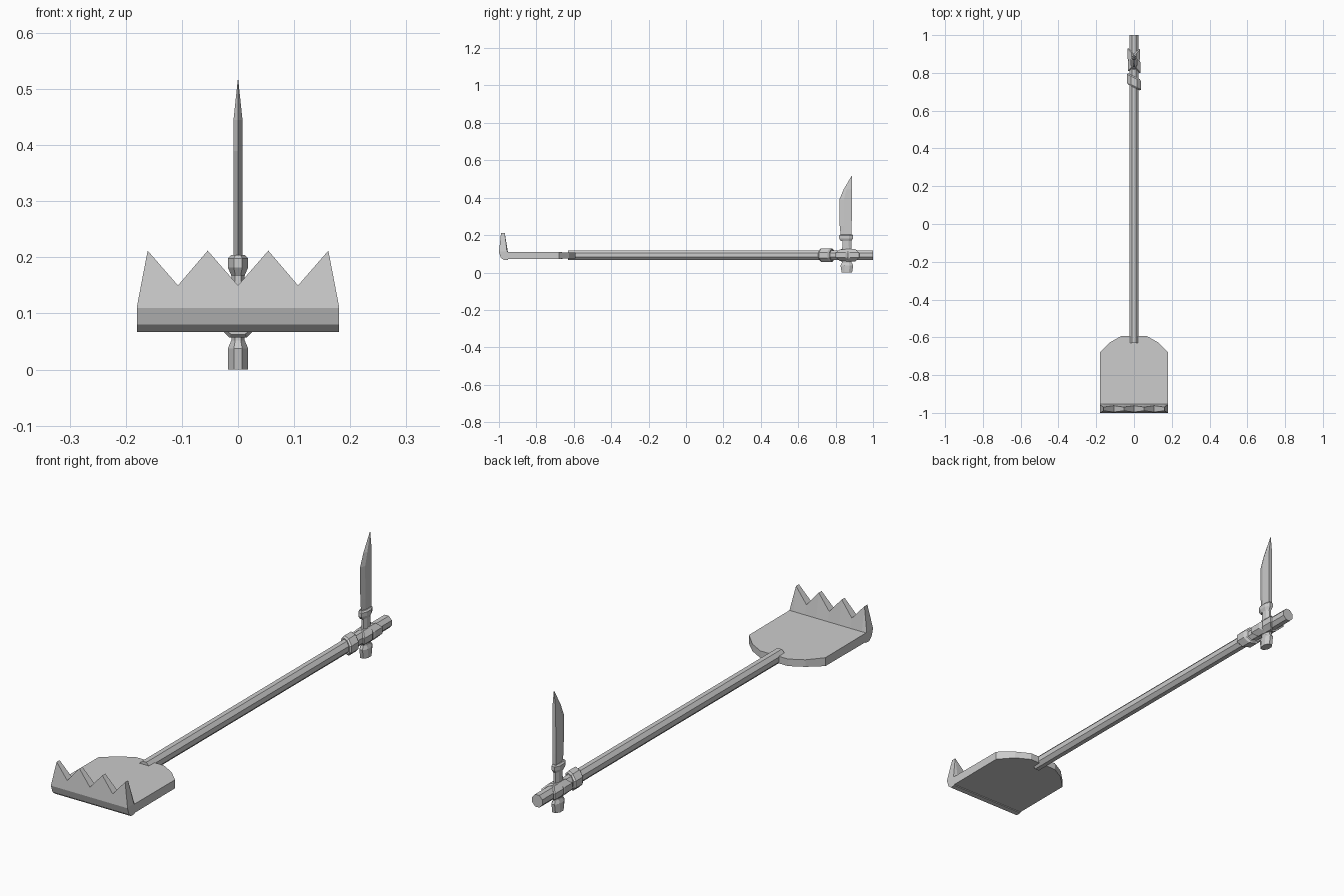
import bpy, bmesh, math

if "Cube" in bpy.data.objects:
    bpy.data.objects.remove(bpy.data.objects["Cube"])

ZC = 0.093   # height of the pole axis


def make(name, verts, faces):
    me = bpy.data.meshes.new(name)
    me.from_pydata(verts, [], faces)
    bm = bmesh.new()
    bm.from_mesh(me)
    bmesh.ops.recalc_face_normals(bm, faces=bm.faces)
    bm.to_mesh(me)
    bm.free()
    ob = bpy.data.objects.new(name, me)
    bpy.context.collection.objects.link(ob)
    return ob


def loft(name, rings):
    """Skin a list of equal-length closed rings and cap both ends."""
    n = len(rings[0])
    verts = [v for r in rings for v in r]
    faces = [(k*n + i, k*n + (i+1) % n, (k+1)*n + (i+1) % n, (k+1)*n + i)
             for k in range(len(rings)-1) for i in range(n)]
    faces += [tuple(range(n)), tuple(range((len(rings)-1)*n, len(rings)*n))]
    return make(name, verts, faces)


def circle(rx, ry, n=8):
    step = 2*math.pi/n
    k = 1/math.cos(step/2)
    return [(rx*k*math.cos((i+.5)*step), ry*k*math.sin((i+.5)*step)) for i in range(n)]


def along_y(y, rx, rz, shear=0, shear_z=0):
    return [(a, y + shear*a + shear_z*b, ZC + b) for a, b in circle(rx, rz)]


def along_z(z, yc, rx, ry):
    return [(a, yc + b, z) for a, b in circle(rx, ry)]


# Long octagonal pole
loft("pole", [along_y(-0.63, .024, .026), along_y(1.0, .024, .026)])

# Slanted cord wraps
def wrap(name, y, half, shear, shear_z, rx=.037, rz=.036):
    loft(name, [along_y(y-half, rx-.006, rz-.006, shear, shear_z),
                along_y(y-half+.008, rx, rz, shear, shear_z),
                along_y(y+half-.008, rx, rz, shear, shear_z),
                along_y(y+half, rx-.006, rz-.006, shear, shear_z)])

wrap("lower_wrap", 0.752, .030, -.5, 0)
wrap("cross_wrap_a", 0.865, .034, -1.1, 0, .035, .031)
wrap("cross_wrap_b", 0.868, .032, 1.0, 0, .033, .033)

# Scoop plate with rounded back
half = [(.18, -.957), (.18, -.68), (.125, -.625), (.065, -.592)]
outline = half + [(-x, y) for x, y in reversed(half)]
thick = lambda y: .019 if y < -.9 else (.018 if y < -.65 else .015)
loft("scoop_plate", [[(x, y, .091 + s*thick(y)) for x, y in outline] for s in (-1, 1)])

# Toothed front lip
teeth = [(.18, .113), (.161, .212), (.107, .150), (.054, .212), (0, .150)]
columns = [(-x, z) for x, z in teeth] + [(x, z) for x, z in reversed(teeth[:-1])]
rings = []
for x, z in columns:
    t = (z - .11)/.1
    section = [(-.952, .068), (-.975, .067), (-.99, .080), (-1.0, .110),
               (-1.0 + .011*t, z), (-.957 - .012*t, z), (-.952, .109)]
    rings.append([(x, y, zz) for y, zz in section])
loft("toothed_lip", rings)

# Knife grip with pommel
loft("knife_grip", [along_z(z, .86, rx, ry) for z, rx, ry in
     [(0, .018, .028), (.038, .018, .034), (.052, .012, .026), (.17, .012, .024), (.19, .012, .024)]])

# Flared guard
loft("knife_guard", [along_z(z, .856, rx, ry) for z, rx, ry in
     [(.168, .012, .028), (.182, .018, .037), (.198, .018, .037), (.204, .012, .032)]])

# Blade: wedge section with a curved cutting edge
rings = []
for z, edge, spine, w in [(.19, .828, .885, .008), (.25, .822, .886, .008), (.39, .820, .887, .008),
                          (.445, .843, .887, .008), (.516, .885, .888, .0005)]:
    mid = edge + .35*(spine - edge)
    rings.append([(0, edge, z), (w, mid, z), (w, spine, z), (-w, spine, z), (-w, mid, z)])
loft("knife_blade", rings)
